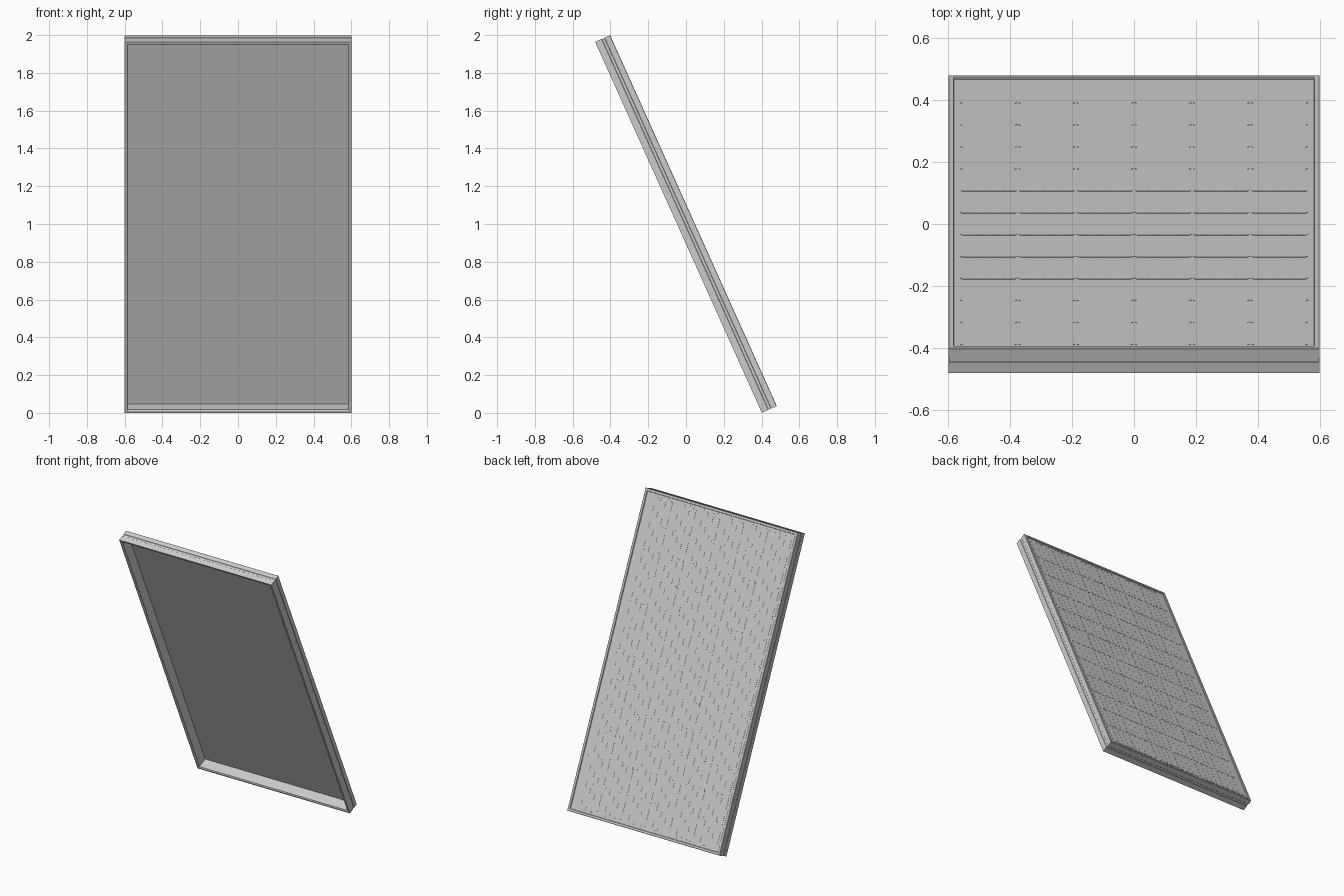
import bpy, bmesh, math
from mathutils import Matrix

if "Cube" in bpy.data.objects:
    bpy.data.objects.remove(bpy.data.objects["Cube"])

HALF_W, HALF_L, DEPTH = 0.60, 1.0765, 0.087
TILT = Matrix.Translation((0, 0, 1)) @ Matrix.Rotation(math.radians(-65.8), 4, 'X')
FRONT = DEPTH / 2            # local z of the sunny face


def finish(bm, name):
    bmesh.ops.recalc_face_normals(bm, faces=bm.faces)
    mesh = bpy.data.meshes.new(name)
    bm.to_mesh(mesh)
    bm.free()
    obj = bpy.data.objects.new(name, mesh)
    bpy.context.collection.objects.link(obj)
    obj.matrix_world = TILT
    return obj


def add_box(bm, x, y, z, sx, sy, sz):
    m = Matrix.Translation((x, y, z)) @ Matrix.Diagonal((sx, sy, sz, 1))
    bmesh.ops.create_cube(bm, size=1, matrix=m)


# Mitred frame: profile of (inset, depth from sunny face), swept around the rectangle
profile = [(0.002, 0), (0, 0.002), (0, 0.032), (0.002, 0.034), (0.002, 0.048),
           (0, 0.050), (0, DEPTH), (0.012, DEPTH), (0.018, DEPTH - 0.004),
           (0.018, 0.002), (0.016, 0)]
bm = bmesh.new()
rings = []
for inset, d in profile:
    x, y = HALF_W - inset, HALF_L - inset
    rings.append([bm.verts.new((sx * x, sy * y, FRONT - d))
                  for sx, sy in ((-1, -1), (1, -1), (1, 1), (-1, 1))])
for i, a in enumerate(rings):
    b = rings[(i + 1) % len(rings)]
    for k in range(4):
        n = (k + 1) % 4
        bm.faces.new((a[k], a[n], b[n], b[k]))
finish(bm, "frame")

# Laminate sheet carrying the cells
SHEET_TOP = FRONT - 0.007
bm = bmesh.new()
add_box(bm, 0, 0, SHEET_TOP - 0.0025, 2 * (HALF_W - 0.017), 2 * (HALF_L - 0.017), 0.005)
finish(bm, "back_sheet")

# Grid of clipped-corner cells
COLS, ROWS, PX, PY = 6, 12, 0.188, 0.173
CELL_TOP = SHEET_TOP + 0.001
bm = bmesh.new()
hx, hy, c = PX / 2 - 0.002, PY / 2 - 0.002, 0.008
outline = [(hx - c, -hy), (hx, c - hy), (hx, hy - c), (hx - c, hy),
           (c - hx, hy), (-hx, hy - c), (-hx, c - hy), (c - hx, -hy)]
for i in range(COLS):
    for j in range(ROWS):
        cx, cy = (i - (COLS - 1) / 2) * PX, (j - (ROWS - 1) / 2) * PY
        low = [bm.verts.new((cx + x, cy + y, SHEET_TOP)) for x, y in outline]
        top = [bm.verts.new((cx + x, cy + y, CELL_TOP)) for x, y in outline]
        bm.faces.new(top)
        for k in range(8):
            n = (k + 1) % 8
            bm.faces.new((low[k], low[n], top[n], top[k]))
finish(bm, "solar_cells")

# Three busbars down each column, joined by ribbons at both ends
bm = bmesh.new()
for i in range(COLS):
    for off in (-0.041, 0, 0.041):
        add_box(bm, (i - (COLS - 1) / 2) * PX + off, 0, CELL_TOP,
                0.002, ROWS * PY + 0.01, 0.001)
for side in (-1, 1):
    for i in range(3):
        add_box(bm, (i - 1) * 2 * PX, side * (ROWS * PY / 2 + 0.006), SHEET_TOP + 0.0005,
                PX + 0.09, 0.004, 0.001)
finish(bm, "busbars")
